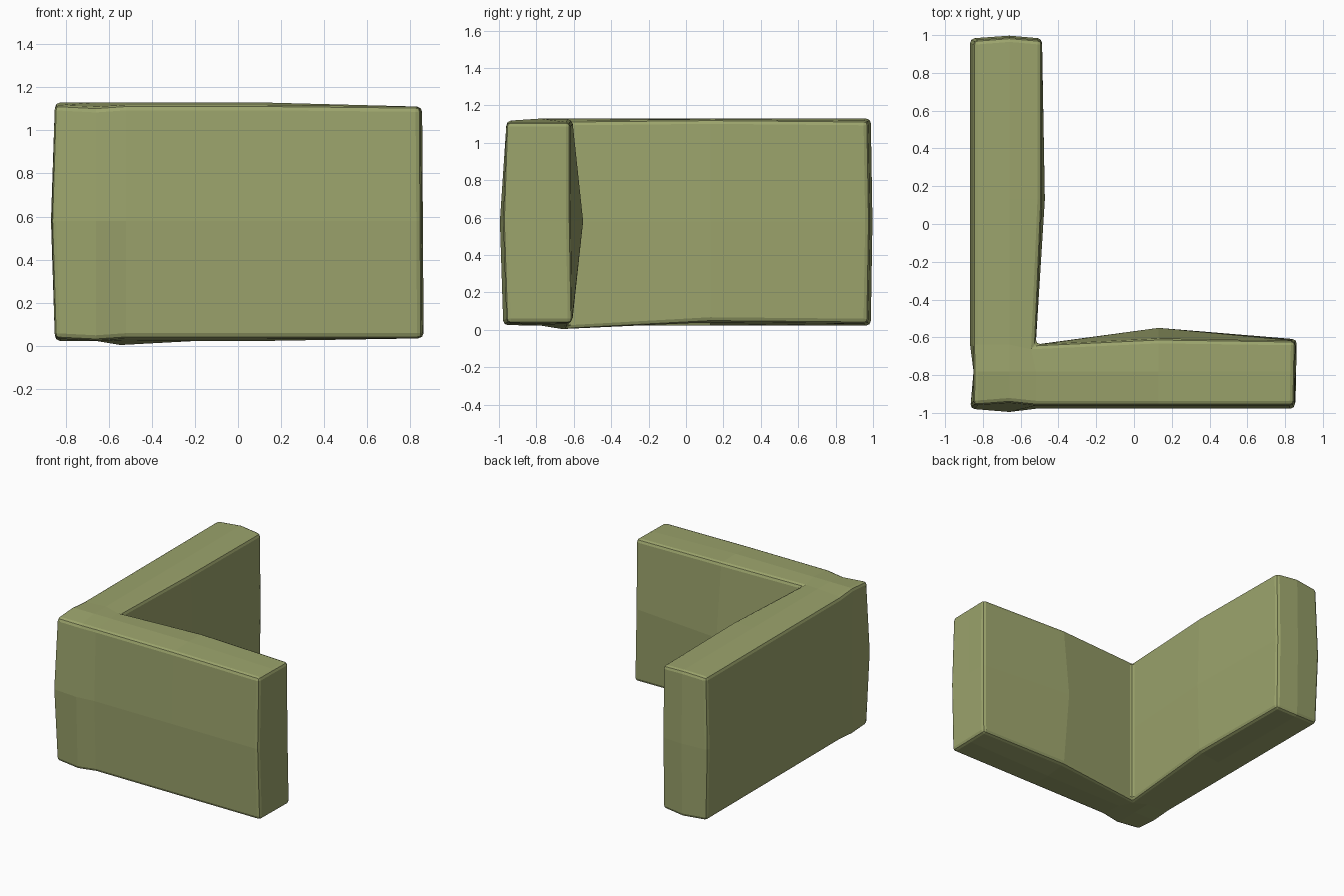
import bpy, bmesh

if "Cube" in bpy.data.objects:
    bpy.data.objects.remove(bpy.data.objects["Cube"])

# Grid lines of the L-shaped wall: columns, rows and levels
XS = [-0.85, -0.66, -0.52, 0.13, 0.855]
YS = [-0.96, -0.78, -0.638, 0.13, 0.973]
ZS = [0.035, 0.58, 1.117]


def position(i, j, k):
    """Grid point, pushed outward into a slightly bulging, hand-hewn form."""
    x, y, z = XS[i], YS[j], ZS[k]
    side = k - 1                        # -1 bottom, 0 middle, 1 top
    # arms widen on their inner faces away from the corner
    if i == 2 and j > 2:
        x += 0.033
    if j == 2 and i > 2:
        y += 0.03
    # faces bulge at mid height
    if side == 0:
        if i == 0:
            x += 0.01 if j == 1 else -0.018
        if j == 0:
            y -= 0.018
        if j == 4:
            y += 0.009
        if (i, j) == (2, 3):
            x += 0.015
        if (i, j) == (3, 2):
            y += 0.058
    # ridge along the middle of each arm
    if i == 1 and j > 0 or j == 1 and i < 4:
        z += side * 0.012
    # pointed ends of the long arm
    if i == 1 and j == 4:
        y += 0.015
    if (i, j) == (1, 0):
        y += 0.015 if side > 0 else -0.017
        z -= 0.01 * abs(side)
    # inner edges: corner sags at the bottom, middles lift a little
    if (i, j, k) == (2, 2, 0):
        z -= 0.035
    if (i, j) in ((2, 3), (3, 2)):
        z += 0.008 * abs(side)
    # right end leans outward at its base
    if i == 4:
        x += 0.007 * (j - 1 - side) / 2
        z -= 0.007 * (side > 0)
    if (i, j) == (4, 2):
        y -= 0.01 * (side >= 0)
    return x, y, z


bm = bmesh.new()
verts = {}


def face(*keys):
    for key in keys:
        if key not in verts:
            verts[key] = bm.verts.new(position(*key))
    bm.faces.new([verts[key] for key in keys])


# Top and bottom: every grid cell that lies in one of the two arms
for i in range(4):
    for j in range(4):
        if i < 2 or j < 2:
            for k in (0, 2):
                face((i, j, k), (i + 1, j, k), (i + 1, j + 1, k), (i, j + 1, k))

# Side walls: walk round the L outline, two levels high
outline = [(i, 0) for i in range(5)] + [(4, 1)]
outline += [(i, 2) for i in range(4, 1, -1)] + [(2, 3)]
outline += [(i, 4) for i in range(2, -1, -1)] + [(0, j) for j in range(3, 0, -1)]
for (a, b), (c, d) in zip(outline, outline[1:] + outline[:1]):
    for k in range(2):
        face((a, b, k), (c, d, k), (c, d, k + 1), (a, b, k + 1))

bmesh.ops.recalc_face_normals(bm, faces=bm.faces)
mesh = bpy.data.meshes.new("corner_wall")
bm.to_mesh(mesh)
bm.free()

wall = bpy.data.objects.new("corner_wall", mesh)
bpy.context.collection.objects.link(wall)

# Worn, slightly rounded edges
bevel = wall.modifiers.new("edge_bevel", 'BEVEL')
bevel.width = 0.024
bevel.segments = 2
bevel.limit_method = 'ANGLE'
bevel.angle_limit = 0.8

mat = bpy.data.materials.new("olive")
mat.diffuse_color = (0.33, 0.37, 0.15, 1)
mat.use_nodes = True
mat.node_tree.nodes["Principled BSDF"].inputs["Base Color"].default_value = mat.diffuse_color
mesh.materials.append(mat)
